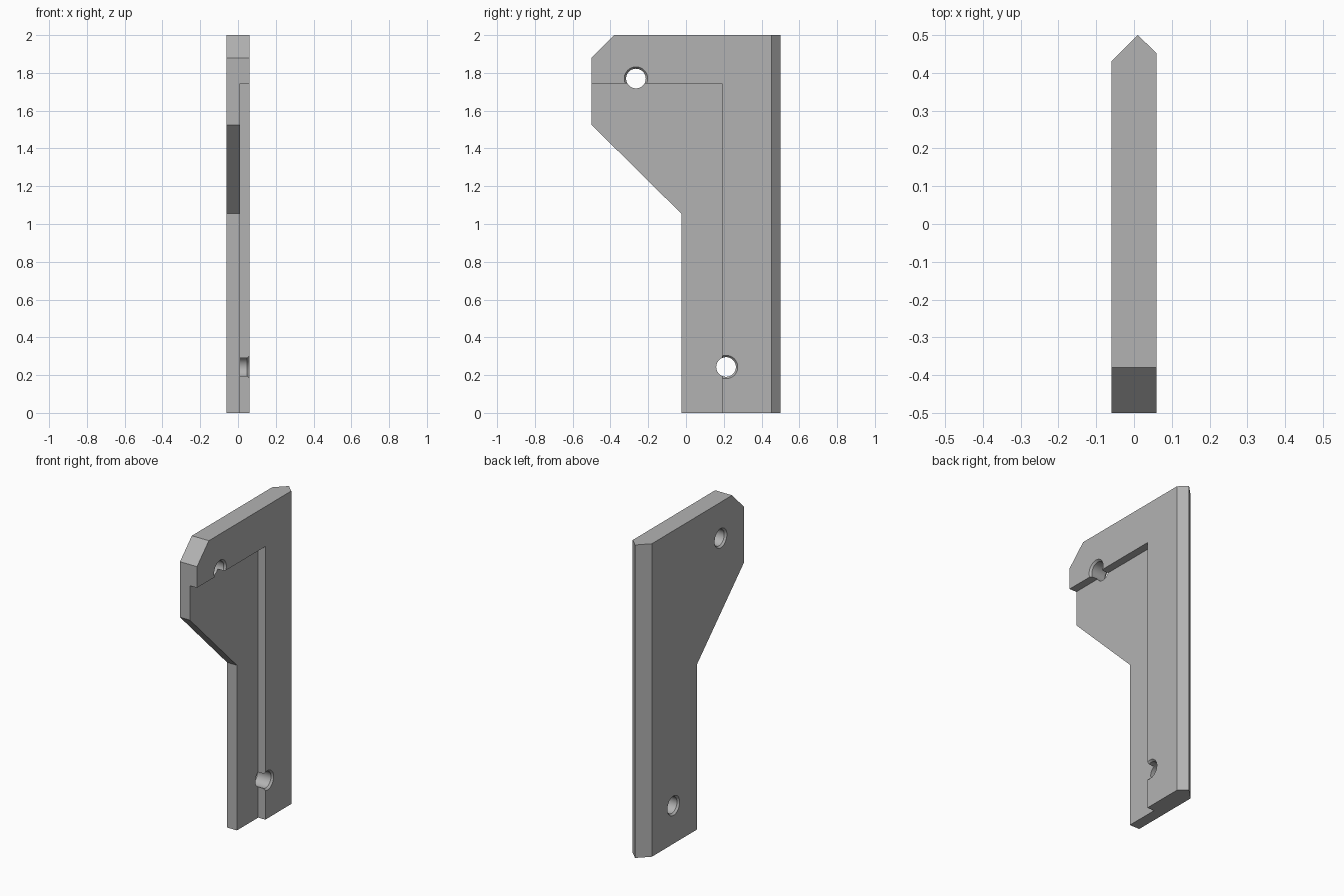
import bpy
from math import pi

cube = bpy.data.objects.get("Cube")
if cube:
    bpy.data.objects.remove(cube)

# Plain grey material
grey = bpy.data.materials.new("grey")
grey.use_nodes = True
grey.diffuse_color = (0.45, 0.45, 0.45, 1)
grey.node_tree.nodes["Principled BSDF"].inputs["Base Color"].default_value = grey.diffuse_color

HALF, STEP = 0.06, 0.01


def prism(name, points, place, low, high):
    """Extrude a 2D outline; place(u, v, w) turns it into 3D."""
    n = len(points)
    verts = [place(u, v, w) for w in (low, high) for u, v in points]
    faces = [list(range(n))[::-1], list(range(n, 2 * n))]
    faces += [[i, (i + 1) % n, n + (i + 1) % n, n + i] for i in range(n)]
    mesh = bpy.data.meshes.new(name)
    mesh.from_pydata(verts, [], faces)
    mesh.materials.append(grey)
    obj = bpy.data.objects.new(name, mesh)
    bpy.context.collection.objects.link(obj)
    # Make all normals point outward
    bpy.context.view_layer.objects.active = obj
    bpy.ops.object.select_all(action='DESELECT')
    obj.select_set(True)
    bpy.ops.object.mode_set(mode='EDIT')
    bpy.ops.mesh.select_all(action='SELECT')
    bpy.ops.mesh.normals_make_consistent(inside=False)
    bpy.ops.object.mode_set(mode='OBJECT')
    return obj


def cutter(name, y, z, r1, r2, x1, x2):
    """Round cutter along x, radius r1 at x1 and r2 at x2."""
    bpy.ops.mesh.primitive_cone_add(vertices=48, radius1=r1, radius2=r2, depth=x2 - x1,
                                    location=((x1 + x2) / 2, y, z), rotation=(0, pi / 2, 0))
    obj = bpy.context.object
    obj.name = name
    obj.data.materials.append(grey)
    return obj


def boolean(target, tool, operation):
    mod = target.modifiers.new(tool.name, 'BOOLEAN')
    mod.operation, mod.solver, mod.object = operation, 'EXACT', tool
    bpy.context.view_layer.objects.active = target
    bpy.ops.object.modifier_apply(modifier=mod.name)
    bpy.data.objects.remove(tool)


# Side outline of the whole plate
outline = [(-0.025, 0), (0.5, 0), (0.5, 2), (-0.38, 2), (-0.5, 1.88),
           (-0.5, 1.525), (-0.025, 1.055)]
plate = prism("bracket_plate", outline, lambda u, v, w: (w, u, v), -HALF, HALF)

# Pointed back edge
edge = [(-HALF, -0.6), (HALF, -0.6), (HALF, 0.452), (STEP, 0.5), (-HALF, 0.43)]
boolean(plate, prism("edge_profile", edge, lambda u, v, w: (u, v, w), -0.1, 2.1), 'INTERSECT')

# Recess on the left side
recess = [(-0.7, -0.1), (0.19, -0.1), (0.19, 1.745), (-0.7, 1.745)]
boolean(plate, prism("recess", recess, lambda u, v, w: (w, u, v), STEP, 0.2), 'DIFFERENCE')

# Screw holes with chamfered rims on both outer faces
SMALL, WIDE, RIM = 0.052, 0.062, 0.012
for y, z in ((-0.265, 1.77), (0.212, 0.243)):
    boolean(plate, cutter("hole", y, z, SMALL, SMALL, -0.2, 0.2), 'DIFFERENCE')
    boolean(plate, cutter("left_rim", y, z, SMALL, WIDE, HALF - RIM, HALF + 0.0001), 'DIFFERENCE')
    boolean(plate, cutter("right_rim", y, z, WIDE, SMALL, -HALF - 0.0001, RIM - HALF), 'DIFFERENCE')

# Smooth hole walls, crisp edges
bpy.ops.object.select_all(action='DESELECT')
plate.select_set(True)
bpy.context.view_layer.objects.active = plate
bpy.ops.object.shade_smooth_by_angle(angle=pi / 7)
